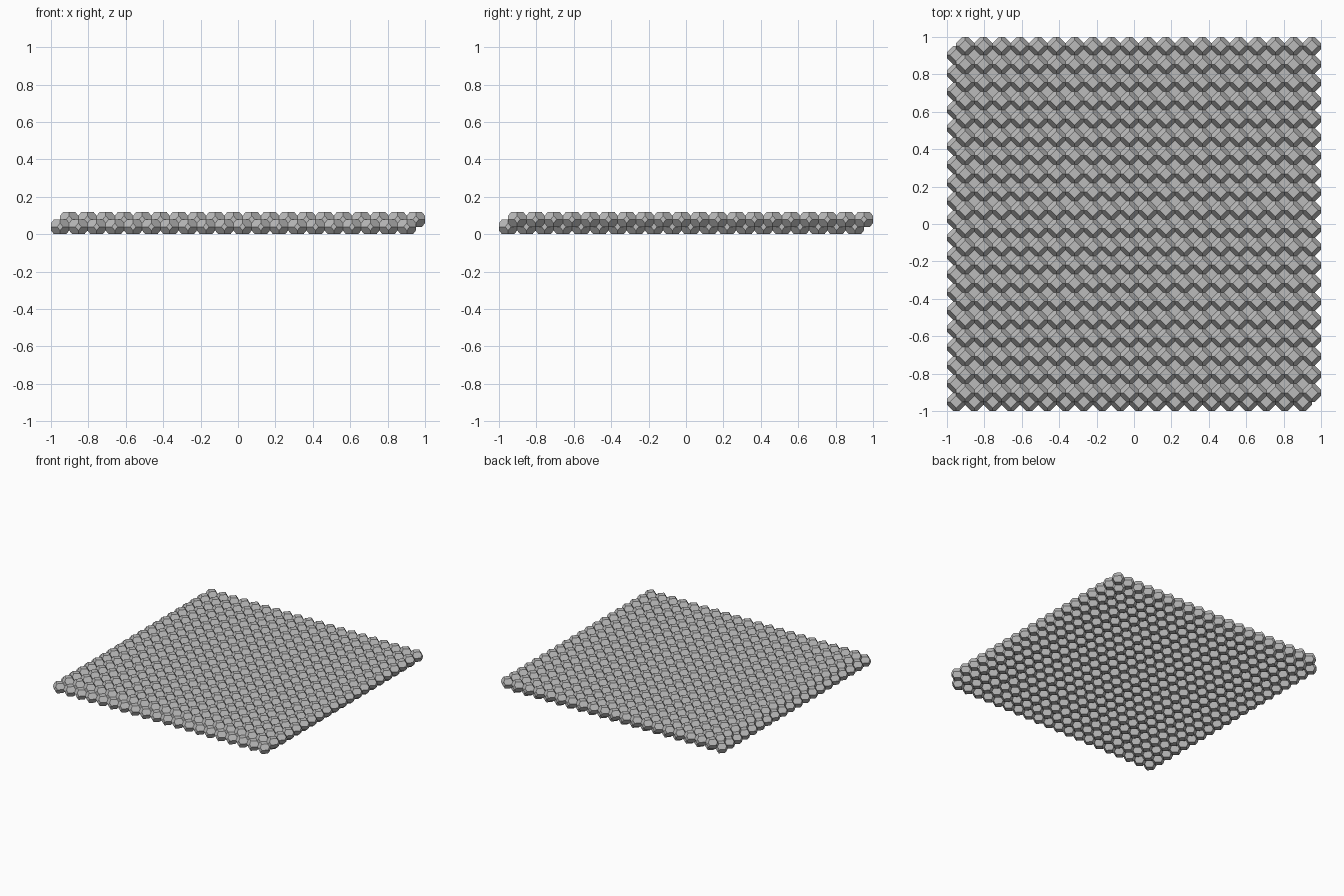
import bpy
import bmesh
import math

cube = bpy.data.objects.get("Cube")
if cube:
    bpy.data.objects.remove(cube, do_unlink=True)

COUNT = 20                 # cells along each side of a layer
PITCH = 2 / (COUNT + 0.5)  # cell width; the layers are staggered by half a cell
HEIGHT = 0.079             # cell height

# Stone grey material
grey = bpy.data.materials.new("stone grey")
grey.use_nodes = True
colour = (0.5, 0.5, 0.5, 1)
grey.diffuse_color = colour
shader = next(n for n in grey.node_tree.nodes if n.type == "BSDF_PRINCIPLED")
shader.inputs["Base Color"].default_value = colour
shader.inputs["Roughness"].default_value = 0.8


def cell_mesh():
    """Squat fourteen-sided cell that nests with its neighbours."""
    half = PITCH / 2
    side = HEIGHT ** 2 / (4 * PITCH)   # half width of each side facet
    cap = half - side                  # half diagonal of the top facet
    points = set()
    for a in (-1, 1):
        for b in (-1, 1):
            for x, y, z in ((a * cap, 0, b * HEIGHT / 2),
                            (a * half, b * side, 0),
                            (a * half, 0, b * HEIGHT / 4)):
                points.add((x, y, z))
                points.add((y, x, z))
    bm = bmesh.new()
    for p in sorted(points):
        bm.verts.new(p)
    bmesh.ops.convex_hull(bm, input=bm.verts[:])
    bmesh.ops.dissolve_limit(bm, angle_limit=math.radians(1),
                             verts=bm.verts[:], edges=bm.edges[:])
    bmesh.ops.recalc_face_normals(bm, faces=bm.faces[:])
    mesh = bpy.data.meshes.new("cell")
    bm.to_mesh(mesh)
    bm.free()
    mesh.materials.append(grey)
    return mesh


def add_layer(name, mesh, start, z):
    """Square sheet of cells, repeated along x and y."""
    layer = bpy.data.objects.new(name, mesh)
    bpy.context.collection.objects.link(layer)
    layer.location = (start, start, z)
    for label, step in (("columns", (PITCH, 0, 0)), ("rows", (0, PITCH, 0))):
        array = layer.modifiers.new(label, "ARRAY")
        array.count = COUNT
        array.use_relative_offset = False
        array.use_constant_offset = True
        array.constant_offset_displace = step


# Two nested layers
mesh = cell_mesh()
add_layer("bottom_cell_layer", mesh, -1 + PITCH / 2, HEIGHT / 2)
add_layer("top_cell_layer", mesh, -1 + PITCH, HEIGHT)
